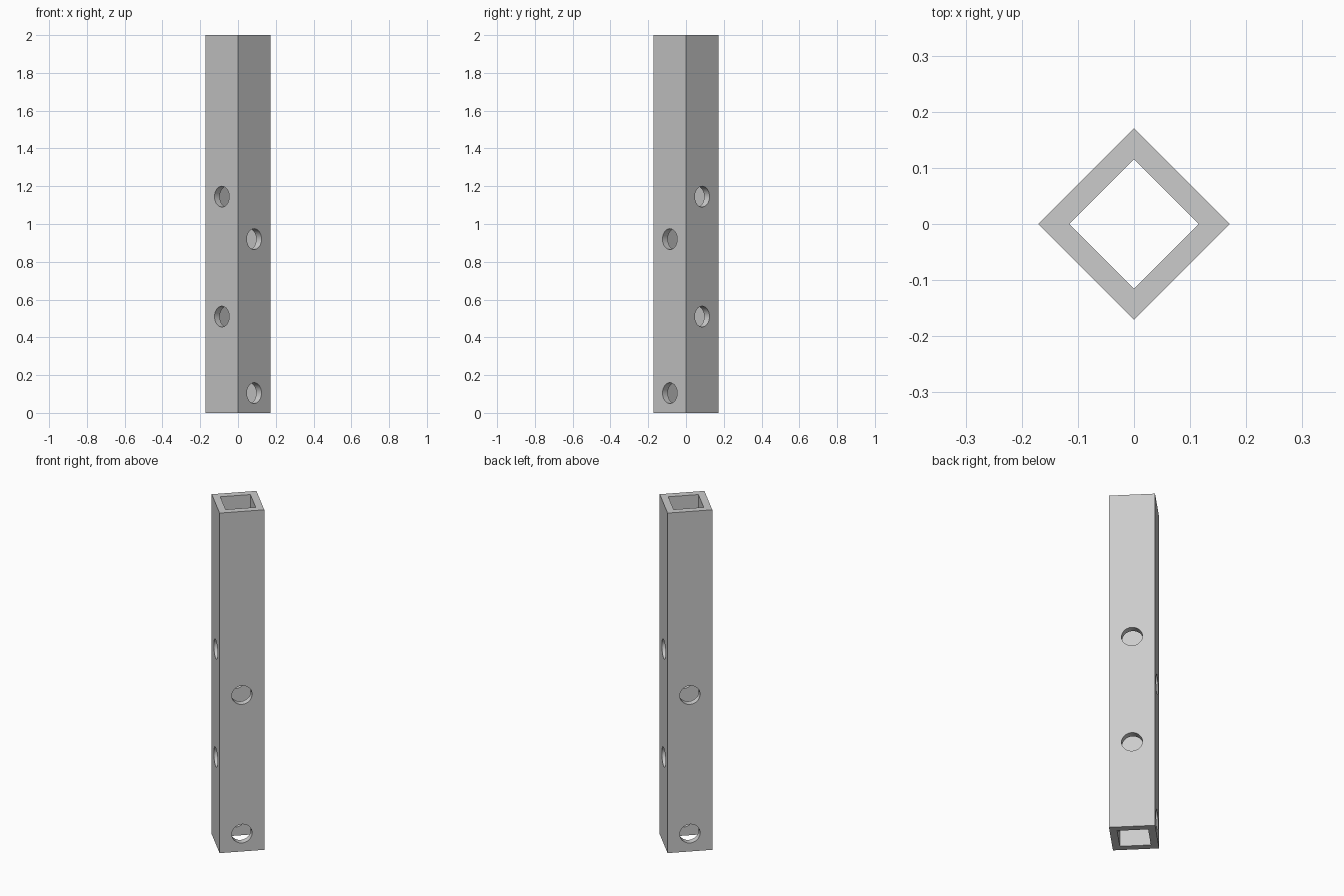
import bpy
import math

HEIGHT = 2.0
OUTER = 0.171        # centre to outer corner
INNER = 0.115        # centre to inner corner
HOLE_RADIUS = 0.055

cube = bpy.data.objects.get("Cube")
if cube:
    bpy.data.objects.remove(cube, do_unlink=True)

# Plain grey metal
grey = bpy.data.materials.new("light_grey")
grey.use_nodes = True
colour = (0.6, 0.6, 0.6, 1)
grey.diffuse_color = colour
grey.node_tree.nodes["Principled BSDF"].inputs["Base Color"].default_value = colour


def prism(name, sides, radius, depth, location, rotation=(0, 0, 0)):
    bpy.ops.mesh.primitive_cylinder_add(vertices=sides, radius=radius, depth=depth,
                                        location=location, rotation=rotation)
    obj = bpy.context.object
    obj.name = name
    obj.data.materials.append(grey)
    return obj


def cut(target, cutter):
    mod = target.modifiers.new(cutter.name, "BOOLEAN")
    mod.operation = "DIFFERENCE"
    mod.solver = "EXACT"
    mod.object = cutter
    bpy.context.view_layer.objects.active = target
    bpy.ops.object.modifier_apply(modifier=mod.name)
    bpy.data.objects.remove(cutter, do_unlink=True)


# Square tube standing with its corners on the axes
tube = prism("square_tube", 4, OUTER, HEIGHT, (0, 0, HEIGHT / 2))
cut(tube, prism("bore", 4, INNER, HEIGHT * 1.2, (0, 0, HEIGHT / 2)))

# Round holes drilled through opposite walls, alternating direction
for z, turn in ((0.105, 45), (0.51, -45), (0.92, 45), (1.145, -45)):
    cut(tube, prism("drill", 48, HOLE_RADIUS, 1, (0, 0, z),
                    (math.pi / 2, 0, math.radians(turn))))

# Smooth hole walls, crisp edges
bpy.ops.object.select_all(action="DESELECT")
tube.select_set(True)
bpy.context.view_layer.objects.active = tube
bpy.ops.object.shade_smooth_by_angle(angle=math.radians(30))
